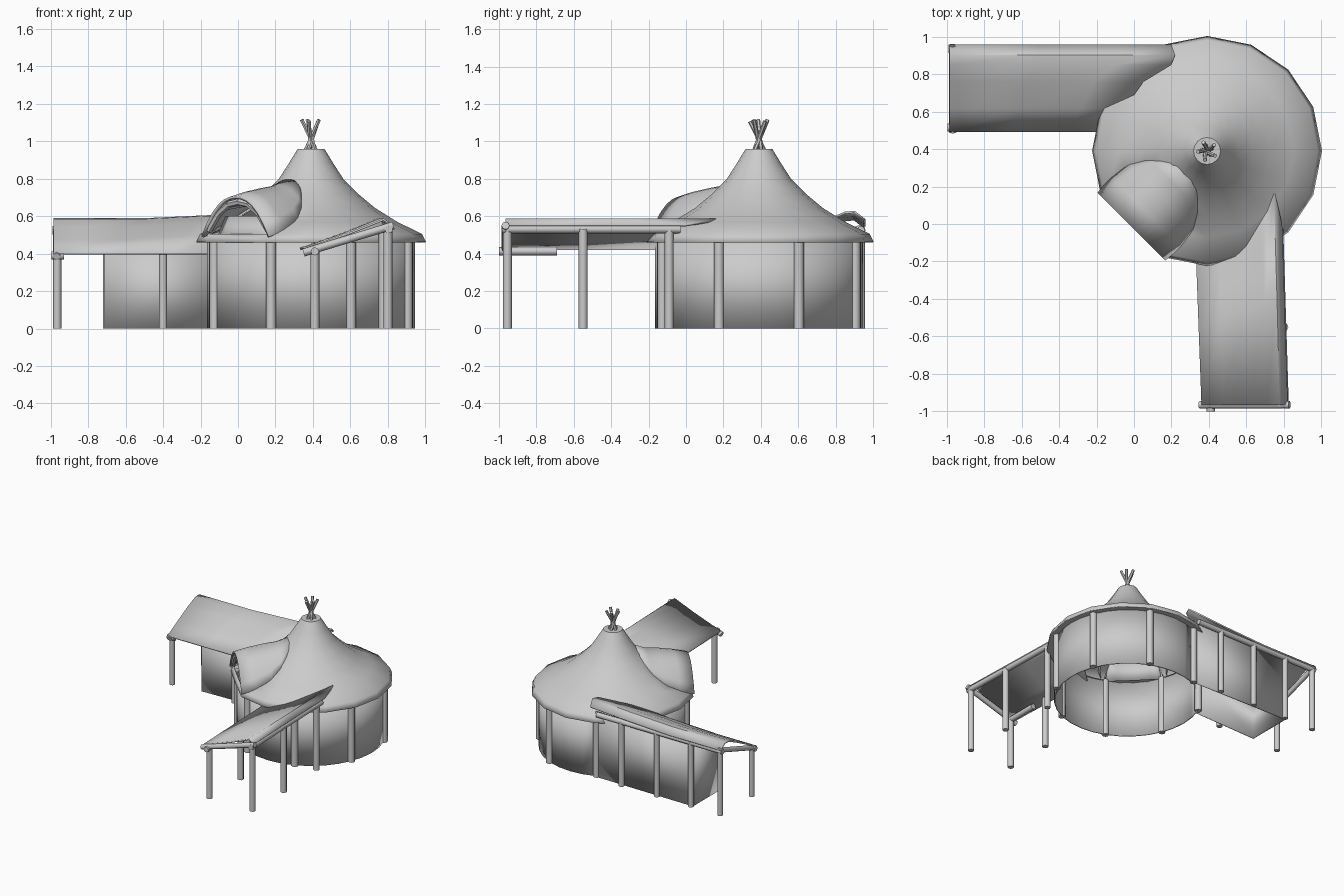
import bpy, bmesh, math
from mathutils import Vector

if "Cube" in bpy.data.objects:
    bpy.data.objects.remove(bpy.data.objects["Cube"])

C = Vector((0.39, 0.39, 0))


def finish(name, bm, angle=35, thick=0):
    bmesh.ops.recalc_face_normals(bm, faces=bm.faces)
    me = bpy.data.meshes.new(name)
    bm.to_mesh(me)
    bm.free()
    ob = bpy.data.objects.new(name, me)
    bpy.context.collection.objects.link(ob)
    if thick:
        m = ob.modifiers.new("thickness", 'SOLIDIFY')
        m.thickness = thick
        m.offset = 0
    bpy.ops.object.select_all(action='DESELECT')
    ob.select_set(True)
    bpy.context.view_layer.objects.active = ob
    bpy.ops.object.shade_smooth_by_angle(angle=math.radians(angle))
    return ob


def tube(name, p, q, r, sides=8):
    p, q = Vector(p), Vector(q)
    bm = bmesh.new()
    bmesh.ops.create_cone(bm, cap_ends=True, segments=sides, radius1=r, radius2=r, depth=(q - p).length)
    rot = Vector((0, 0, 1)).rotation_difference(q - p).to_matrix().to_4x4()
    bmesh.ops.transform(bm, matrix=rot, verts=bm.verts)
    bmesh.ops.translate(bm, vec=(p + q) / 2, verts=bm.verts)
    return finish(name, bm, 50)


def loft(name, rows, thick=0, cyclic=False, skip=lambda i, j: False, angle=35, cap=False):
    bm = bmesh.new()
    vs = [[bm.verts.new(p) for p in row] for row in rows]
    n = len(rows[0])
    for i in range(len(rows) - 1):
        for j in range(n if cyclic else n - 1):
            if not skip(i, j):
                k = (j + 1) % n
                bm.faces.new((vs[i][j], vs[i][k], vs[i + 1][k], vs[i + 1][j]))
    if cap:
        bm.faces.new(vs[0])
    return finish(name, bm, angle, thick)


def polar(r, deg, z):
    a = math.radians(deg)
    return C + Vector((r * math.cos(a), r * math.sin(a), z))


# Round hut roof, flattened and opened at the entrance (225 degrees = index 10)
PROF = [(.07, .955), (.115, .88), (.17, .795), (.25, .715), (.34, .64), (.46, .565), (.59, .502), (.61, .46)]


def cone_z(r):
    for (r0, z0), (r1, z1) in zip(PROF, PROF[1:]):
        if r <= r1:
            return z0 + (z1 - z0) * (r - r0) / (r1 - r0)
    return .46


def ring(r, z):
    return [polar(r * (.93 if j == 10 and r > .5 else 1), 22.5 * j, z) for j in range(16)]


loft("hut_roof", [ring(r, z) for r, z in PROF], .008, True,
     lambda i, j: j in (9, 10) and i in (4, 5), 40, True)
loft("hut_eave_underside", [ring(.608, .46), ring(.545, .462)], 0, True)

# Crossed poles at the peak
for k in range(5):
    a = 72 * k + 20
    tube("peak_pole", polar(.045, a, .92), polar(.05, a + 165, 1.115 - .008 * (k % 2)), .011, 6)

# Hut wall, open where the side room joins
arc = [157.5 + 11.25 * k for k in range(29)]
loft("hut_wall", [[polar(.55, a, z) for a in arc] for z in (0, .47)], .01)
door = [202.5 + 7.5 * k for k in range(7)]
loft("entrance_upper_wall", [[polar(r, a, z) for a in door] for r, z in ((.55, .46), (.49, .6))], .01)
for k in range(8):
    tube("hut_post", polar(.558, 22.5 + 45 * k, 0), polar(.558, 22.5 + 45 * k, .475), .027)

# Arched entrance canopy
OUT, SIDE = Vector((-1, -1, 0)).normalized(), Vector((1, -1, 0)).normalized()


def arch(u, w, ridge, drop=.012):
    base = cone_z(math.hypot(u, w)) - drop
    ts = [t / 6 for t in range(-6, 7)]
    return [C + OUT * u + SIDE * (w * t) + Vector((0, 0, base + (ridge - base) * (1 - abs(t) ** 2.3)))
            for t in ts]


loft("entrance_canopy", [arch(.57, .25, .70, -.03), arch(.46, .26, .725), arch(.34, .24, .745),
                         arch(.25, .18, .757), arch(.17, .09, .79)], .014)
frame = arch(.545, .225, .675, -.02)
for p, q in zip(frame[::2], frame[2::2]):
    tube("canopy_frame", p, q, .018, 6)
for t in (3, 9):
    tube("canopy_rafter", frame[t], C + OUT * .3 + SIDE * (.05 * (t - 6)) + Vector((0, 0, .67)), .014, 6)

# Side wing roof: high at the back, low at the front
cross = [(.495, .40), (.62, .468), (.76, .54), (.85, .578), (.90, .583), (.955, .54)]
ends = [-.12, -.05, .05, .2, .22, .2]
rows = []
for f in (0, .4, .75, 1):
    lift = .04 * max(0, f - .5) / .5
    rows.append([(-.985 + (e + .985) * f, y, z + (lift if y > .6 else 0))
                 for (y, z), e in zip(cross, ends)])
loft("side_wing_roof", rows, .012)

# Side wing room: back wall, end wall, front wall
plan = [(.18, .91), (-.71, .925), (-.71, .55), (-.13, .57)]
top = [.535, .535, .41, .41]
loft("side_room_wall", [[(x, y, 0) for x, y in plan],
                        [(x, y, z) for (x, y), z in zip(plan, top)]], .01)
for x in (-.07, -.39, -.70, -.965):
    tube("side_back_post", (x, .935, 0), (x, .935, .53), .022)
for x in (-.40, -.965):
    tube("side_front_post", (x, .525, 0), (x, .525, .40), .022)
tube("side_high_beam", (-.99, .935, .525), (.15, .935, .525), .022)
tube("side_end_beam", (-.968, .49, .385), (-.968, .955, .54), .02)
tube("side_low_beam", (-.995, .515, .39), (-.93, .515, .39), .022)

# Front wing roof: low on the inner side, high on the outer side
cross = [(.35, .425), (.47, .468), (.60, .515), (.70, .555), (.765, .582), (.805, .55)]
ends = [-.15, -.05, .05, .12, .19, .0]
loft("front_wing_roof", [[(x + .012 - .03 * f, -.965 + (e + .965) * f, z)
                          for (x, z), e in zip(cross, ends)] for f in (0, .5, 1)], .012)
for y in (-.955, -.55):
    tube("front_low_post", (.41, y, 0), (.41, y, .42), .024)
    tube("front_high_post", (.80, y, 0), (.80, y, .53), .024)
tube("front_high_post", (.775, -.09, 0), (.775, -.09, .53), .024)
tube("front_high_beam", (.805, -.985, .53), (.775, -.03, .53), .022)
tube("front_low_beam", (.41, -1.0, .412), (.41, -.69, .412), .022)
tube("front_end_beam", (.35, -.965, .405), (.83, -.965, .55), .021)
